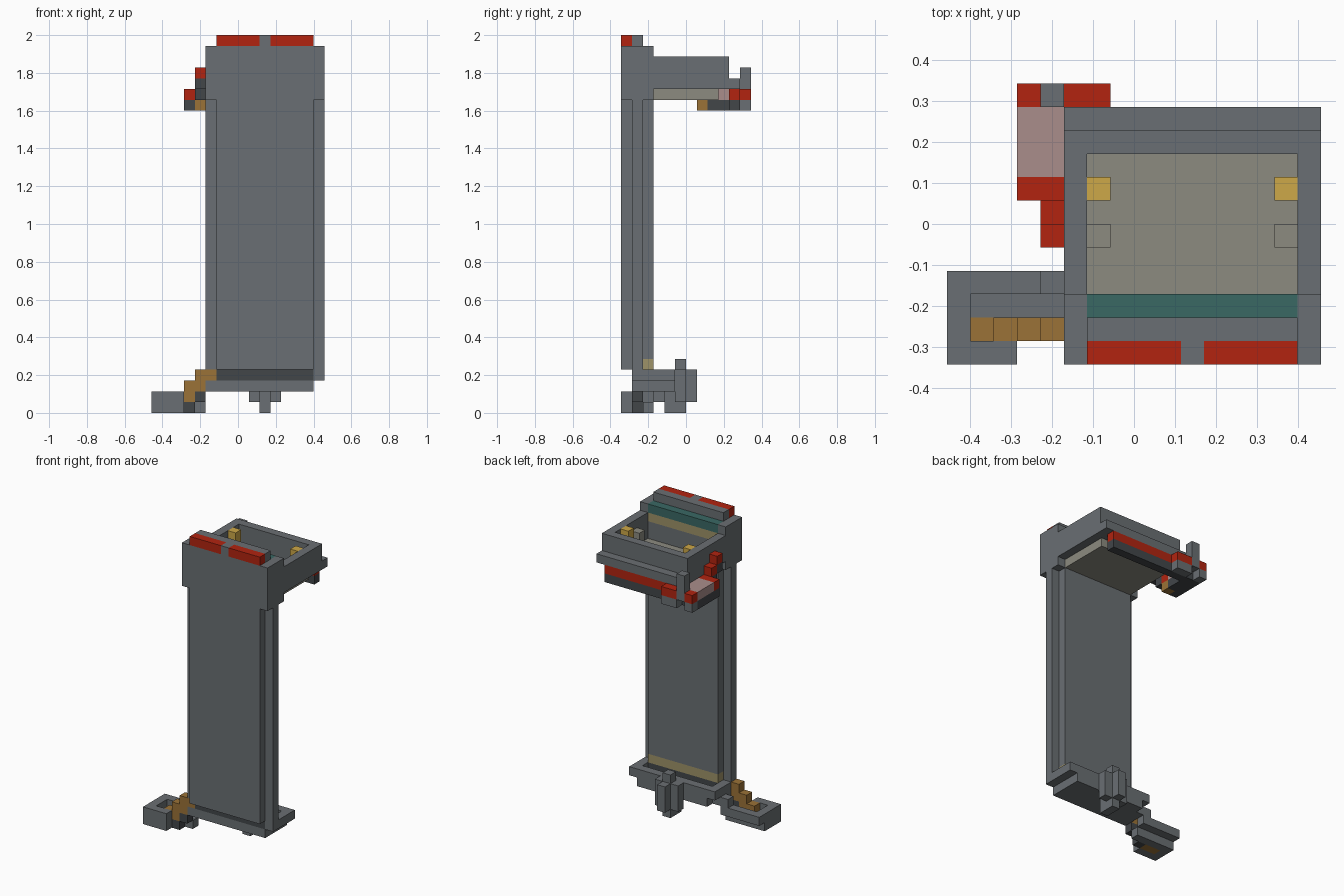
import bpy
import bmesh
from mathutils import Vector

if "Cube" in bpy.data.objects:
    bpy.data.objects.remove(bpy.data.objects["Cube"], do_unlink=True)

UNIT = 2 / 35                      # edge of one block
ORIGIN = Vector((8, 6, 0))         # grid point placed at the world origin
MIRROR_SUM = 21                    # the tower is symmetric about half of this


def material(name, red, green, blue):
    def linear(value):
        value /= 255
        return value / 12.92 if value < 0.04 else ((value + 0.055) / 1.055) ** 2.4
    colour = (linear(red), linear(green), linear(blue), 1)
    mat = bpy.data.materials.new(name)
    mat.use_nodes = True
    mat.diffuse_color = colour
    mat.node_tree.nodes["Principled BSDF"].inputs["Base Color"].default_value = colour
    return mat


grey = material("stone grey", 106, 111, 115)
dark = material("dark grey", 66, 70, 73)
red = material("signal red", 178, 36, 16)
beige = material("floor beige", 140, 139, 128)
sand = material("sand", 158, 146, 104)
teal = material("teal", 58, 104, 100)
yellow = material("yellow", 205, 168, 72)
brown = material("wood brown", 155, 114, 55)
pink = material("dusty pink", 170, 141, 139)


def box(name, mat, x, y, z):
    """Axis-aligned block given by its grid spans."""
    low, high = (Vector(corner) for corner in zip(x, y, z))
    bm = bmesh.new()
    bmesh.ops.create_cube(bm, size=1)
    size = (high - low) * UNIT
    middle = ((low + high) / 2 - ORIGIN) * UNIT
    for vert in bm.verts:
        vert.co = Vector(c * s for c, s in zip(vert.co, size)) + middle
    mesh = bpy.data.meshes.new(name)
    bm.to_mesh(mesh)
    bm.free()
    mesh.materials.append(mat)
    obj = bpy.data.objects.new(name, mesh)
    bpy.context.collection.objects.link(obj)


def pair(name, mat, x, y, z):
    """The same block on both sides of the tower."""
    box(name + "_right", mat, x, y, z)
    box(name + "_left", mat, (MIRROR_SUM - x[1], MIRROR_SUM - x[0]), y, z)


INNER = (6, 15)
FULL = (5, 16)
SIDE = (5, 6)

# Tall tower wall with side ribs
box("tower_front", grey, x=INNER, y=(0, 1), z=(4, 34))
box("tower_core", grey, x=INNER, y=(1, 2), z=(4, 35))
box("tower_back", grey, x=INNER, y=(2, 3), z=(5, 32))
box("lower_sand_strip", sand, x=INNER, y=(2, 3), z=(4, 5))
box("upper_sand_strip", sand, x=INNER, y=(2, 3), z=(32, 33))
box("teal_panel", teal, x=INNER, y=(2, 3), z=(33, 34))
pair("side_rib", grey, x=SIDE, y=(1, 2), z=(4, 29))
pair("head_cheek", grey, x=SIDE, y=(0, 3), z=(29, 34))
pair("top_light", red, x=(6, 10), y=(0, 1), z=(34, 35))
box("light_divider", grey, x=(10, 11), y=(0, 1), z=(34, 35))

# Upper basin
box("basin_floor", beige, x=INNER, y=(3, 9), z=(29, 30))
pair("basin_side", grey, x=SIDE, y=(3, 10), z=(30, 33))
box("basin_back", grey, x=INNER, y=(9, 10), z=(30, 33))
box("basin_ledge", grey, x=FULL, y=(10, 11), z=(30, 31))
pair("yellow_post", yellow, x=(6, 7), y=(7, 8), z=(30, 33))
pair("short_post", beige, x=(6, 7), y=(5, 6), z=(30, 32))

# Walkway behind the basin
box("walkway_red", red, x=(5, 15), y=(10, 11), z=(29, 30))
box("walkway_base", dark, x=(5, 15), y=(10, 11), z=(28, 29))
box("walkway_red_end", red, x=(5, 7), y=(11, 12), z=(29, 30))
box("walkway_base_end", grey, x=(5, 7), y=(11, 12), z=(28, 29))

# Upper balcony and its steps
box("balcony_floor", pink, x=(3, 5), y=(8, 11), z=(29, 30))
box("balcony_base", dark, x=(3, 5), y=(8, 11), z=(28, 29))
box("balcony_post", grey, x=(4, 5), y=(11, 12), z=(29, 32))
box("balcony_corner", red, x=(3, 4), y=(11, 12), z=(29, 30))
box("balcony_corner_base", grey, x=(3, 4), y=(11, 12), z=(28, 29))
box("balcony_edge", red, x=(3, 5), y=(7, 8), z=(29, 30))
box("balcony_edge_base", dark, x=(3, 4), y=(7, 8), z=(28, 29))
box("balcony_bracket", brown, x=(4, 5), y=(7, 8), z=(28, 29))
for step in range(2):
    depth = (6 - step, 7 - step)
    box("upper_step", red, x=(4, 5), y=depth, z=(30 + step, 31 + step))
    box("upper_step_base", dark, x=(4, 5), y=depth, z=(29 + step, 30 + step))

# Foot of the tower: a frame around a dark floor
box("foot_slab", grey, x=INNER, y=(1, 5), z=(2, 3))
box("foot_floor", dark, x=INNER, y=(1, 3), z=(3, 4))
box("foot_frame_back", grey, x=INNER, y=(4, 5), z=(3, 4))
box("foot_frame_left", grey, x=(15, 16), y=(1, 5), z=(3, 4))
box("foot_frame_right", grey, x=SIDE, y=(2, 5), z=(3, 4))

# Cross-shaped support behind the foot
box("support_post", grey, x=(10, 11), y=(5, 6), z=(0, 5))
pair("support_wing", grey, x=(9, 10), y=(5, 6), z=(1, 4))
box("support_rear", grey, x=(10, 11), y=(6, 7), z=(1, 4))
box("support_front", grey, x=(10, 11), y=(4, 5), z=(0, 2))

# Wooden stairs down to the landing
box("stair_top", brown, x=(4, 6), y=(1, 2), z=(3, 4))
box("stair_top_riser", brown, x=(4, 5), y=(1, 2), z=(2, 3))
box("stair_top_base", grey, x=SIDE, y=(1, 4), z=(2, 3))
box("stair_middle", brown, x=(3, 4), y=(1, 2), z=(1, 3))
box("stair_low", brown, x=(2, 3), y=(1, 2), z=(0, 2))
box("stair_bottom", brown, x=(1, 2), y=(1, 2), z=(0, 1))
box("stair_shadow_high", dark, x=(4, 5), y=(1, 2), z=(1, 2))
box("stair_shadow_low", dark, x=(3, 4), y=(1, 2), z=(0, 1))

# Landing with a raised rim
box("landing_floor", grey, x=(1, 5), y=(2, 3), z=(0, 1))
box("landing_rim_front", grey, x=(0, 3), y=(0, 1), z=(0, 2))
box("landing_rim_end", grey, x=(0, 1), y=(1, 3), z=(0, 2))
box("landing_rim_back", grey, x=(0, 5), y=(3, 4), z=(1, 2))
box("landing_riser", grey, x=(4, 5), y=(3, 4), z=(2, 3))
